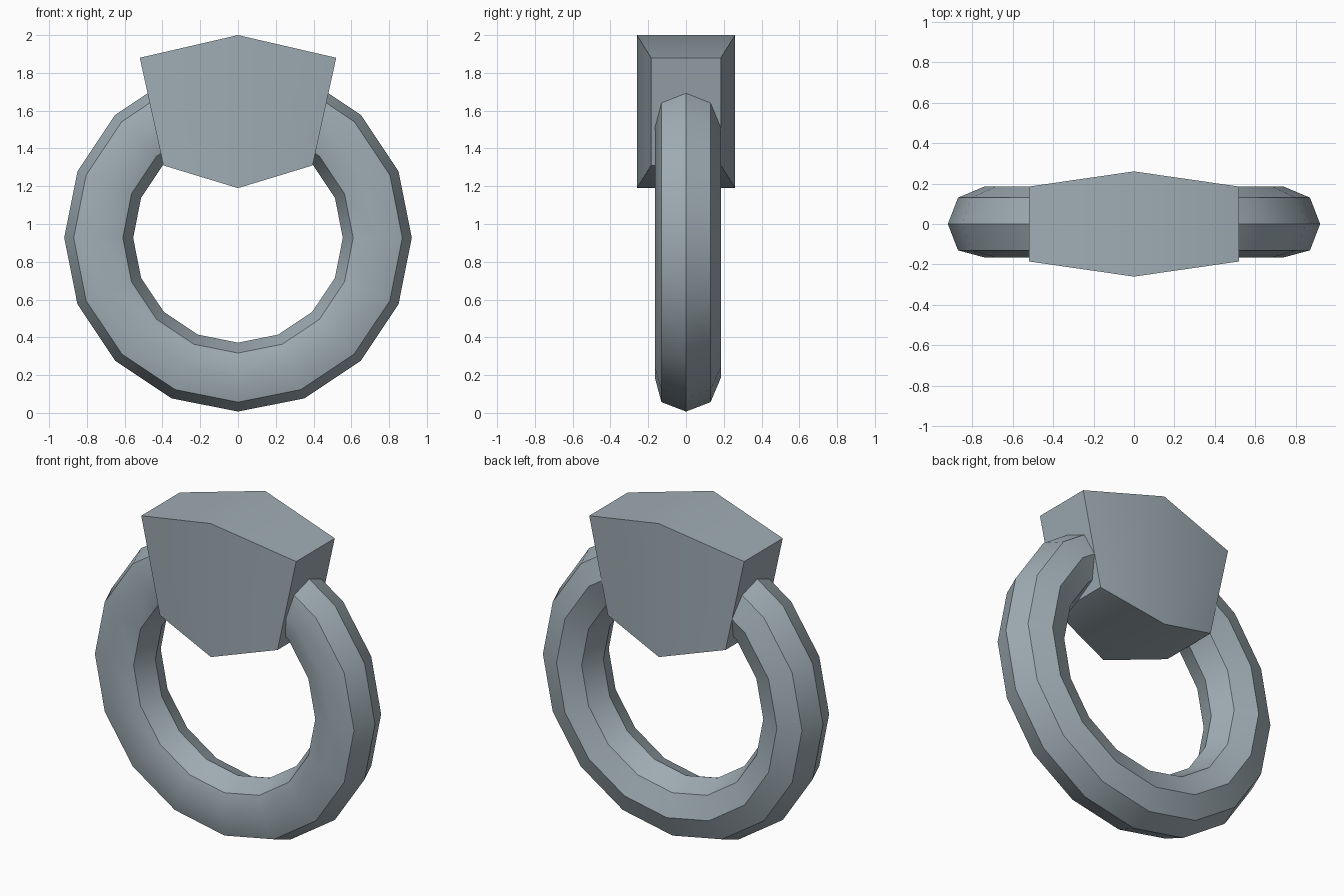
import bpy, bmesh, math

if "Cube" in bpy.data.objects:
    bpy.data.objects.remove(bpy.data.objects["Cube"])

# Single blue-grey metal
STEEL = (0.35, 0.42, 0.46, 1)
steel = bpy.data.materials.new("blue grey metal")
steel.use_nodes = True
steel.diffuse_color = STEEL
steel.node_tree.nodes["Principled BSDF"].inputs["Base Color"].default_value = STEEL


def loft(name, rings, closed):
    """Skin matching vertex loops; either join the ends or cap them."""
    bm = bmesh.new()
    loops = [[bm.verts.new(p) for p in ring] for ring in rings]
    pairs = list(zip(loops, loops[1:]))
    if closed:
        pairs.append((loops[-1], loops[0]))
    for a, b in pairs:
        for i in range(len(a)):
            j = (i + 1) % len(a)
            bm.faces.new((a[i], a[j], b[j], b[i]))
    if not closed:
        # Each cap is two quads folded along the centre line
        for loop in (loops[0], loops[-1]):
            bm.faces.new(loop[:4])
            bm.faces.new(loop[3:] + loop[:1])
    bmesh.ops.recalc_face_normals(bm, faces=bm.faces)
    mesh = bpy.data.meshes.new(name)
    bm.to_mesh(mesh)
    bm.free()
    mesh.materials.append(steel)
    obj = bpy.data.objects.new(name, mesh)
    bpy.context.collection.objects.link(obj)
    bpy.ops.object.select_all(action='DESELECT')
    obj.select_set(True)
    bpy.context.view_layer.objects.active = obj
    bpy.ops.object.shade_smooth_by_angle(angle=math.radians(35))
    return obj


# Hoop: eight-sided section (radius, depth) swept around the y axis
section = [(0.92, 0), (0.87, 0.13), (0.74, 0.185), (0.61, 0.13),
           (0.555, 0), (0.61, -0.13), (0.74, -0.165), (0.87, -0.13)]
SIDES, CENTRE_Z = 16, 0.927
hoop = []
for k in range(SIDES):
    a = math.tau * k / SIDES
    hoop.append([(r * math.sin(a), y, CENTRE_Z + r * math.cos(a)) for r, y in section])
loft("ring_hoop", hoop, True)

# Tapered block on top, thickest along its centre line
outline = [(0, 2.0), (0.52, 1.88), (0.395, 1.31),
           (0, 1.19), (-0.395, 1.31), (-0.52, 1.88)]
block = [[(x, side * (0.185 if x else 0.26), z) for x, z in outline]
         for side in (-1, 1)]
loft("ring_head_block", block, False)
